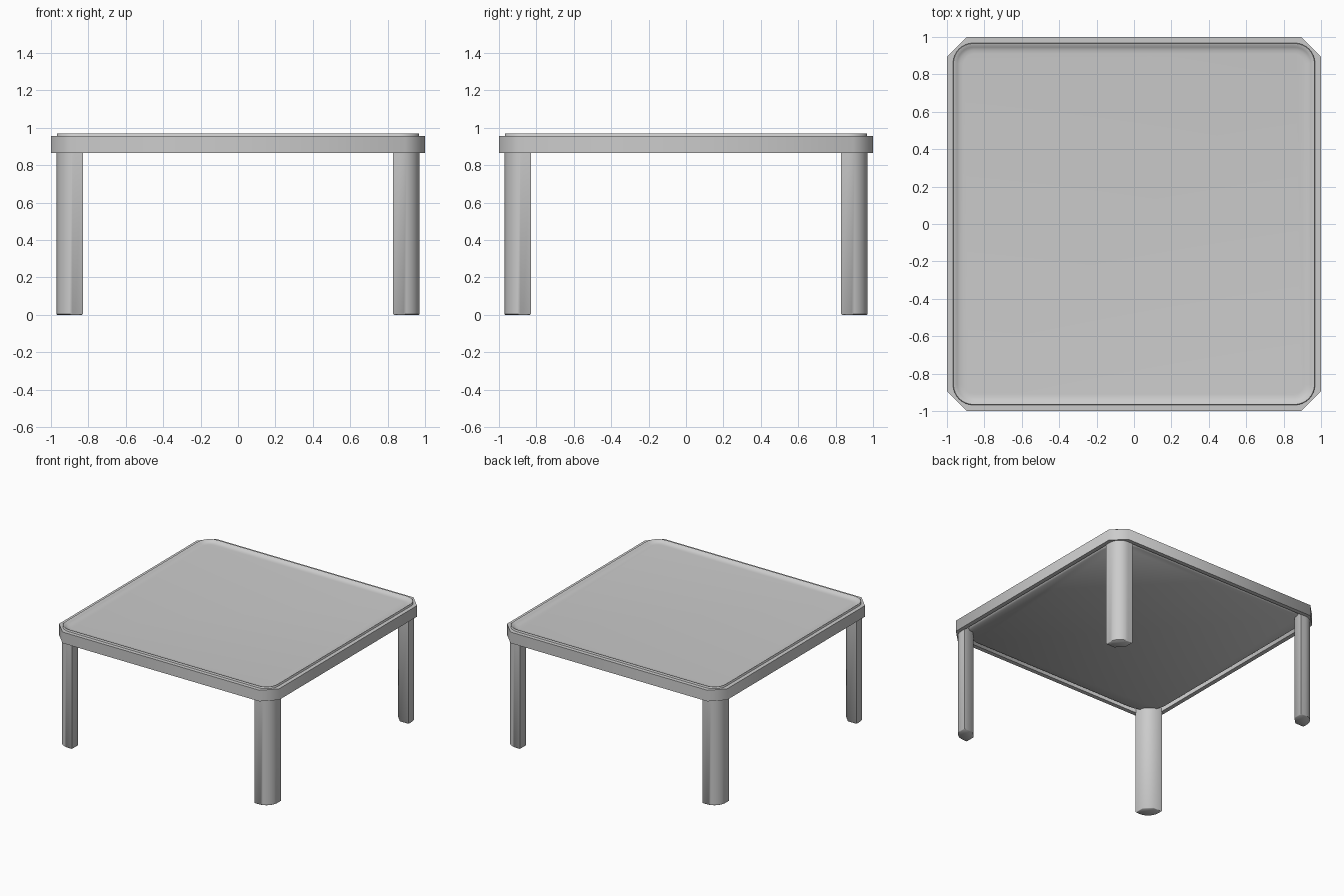
import bpy, bmesh, math

old = bpy.data.objects.get("Cube")
if old:
    bpy.data.objects.remove(old, do_unlink=True)

grey = bpy.data.materials.new("plain_grey")
grey.use_nodes = True
GREY = (0.6, 0.6, 0.6, 1)
grey.diffuse_color = GREY
grey.node_tree.nodes["Principled BSDF"].inputs["Base Color"].default_value = GREY


def arc(cx, cy, r, start, steps):
    """Quarter arc, counter-clockwise from the start angle."""
    return [(cx + r * math.cos(start + math.pi / 2 * i / steps),
             cy + r * math.sin(start + math.pi / 2 * i / steps))
            for i in range(steps + 1)]


def rounded_square(half, r, steps):
    """One step per corner gives a chamfer, more give a rounding."""
    c = half - r
    pts = []
    for k, (sx, sy) in enumerate([(1, 1), (-1, 1), (-1, -1), (1, -1)]):
        pts += arc(sx * c, sy * c, r, k * math.pi / 2, steps)
    return pts


def loft(name, rings, closed=False):
    """Skin a stack of (outline, height) rings; cap the ends or close the loop."""
    bm = bmesh.new()
    loops = [[bm.verts.new((x, y, z)) for x, y in pts] for pts, z in rings]
    pairs = list(zip(loops, loops[1:]))
    if closed:
        pairs.append((loops[-1], loops[0]))
    else:
        bm.faces.new(loops[0][::-1])
        bm.faces.new(loops[-1])
    for a, b in pairs:
        for i in range(len(a)):
            j = (i + 1) % len(a)
            bm.faces.new((a[i], a[j], b[j], b[i]))
    bmesh.ops.recalc_face_normals(bm, faces=bm.faces)
    mesh = bpy.data.meshes.new(name)
    bm.to_mesh(mesh)
    bm.free()
    mesh.materials.append(grey)
    obj = bpy.data.objects.new(name, mesh)
    bpy.context.collection.objects.link(obj)
    bpy.ops.object.select_all(action="DESELECT")
    obj.select_set(True)
    bpy.context.view_layer.objects.active = obj
    bpy.ops.object.shade_smooth_by_angle(angle=math.radians(50))
    return obj


# Frame: hollow band with chamfered corners
outer = rounded_square(1.0, 0.105, 1)
inner = rounded_square(0.965, 0.10, 1)
loft("frame", [(outer, 0.866), (outer, 0.957), (inner, 0.957), (inner, 0.866)], closed=True)

# Top: thick panel filling the frame, bevelled below, raised lip and dished surface above
# (half width, corner radius, height)
panel_profile = [(0.935, 0.19, 0.872), (0.95, 0.2, 0.885), (0.95, 0.2, 0.93),
                 (0.968, 0.11, 0.93), (0.968, 0.11, 0.968), (0.965, 0.107, 0.971),
                 (0.958, 0.1, 0.97), (0.945, 0.087, 0.96), (0.93, 0.072, 0.954),
                 (0.91, 0.055, 0.952)]
loft("table_top", [(rounded_square(h, r, 8), z) for h, r, z in panel_profile])


# Legs: rounded on the outer corner, chamfered on the inner one
def leg_outline(shrink):
    lo, hi, cut, r = 0.83 + shrink, 0.97 - shrink, 0.06, 0.1
    return arc(hi - r, hi - r, r, 0, 10) + [
        (lo, hi), (lo, lo + cut), (lo + cut, lo), (hi, lo)]


for k, place in enumerate(["back_left", "back_right", "front_right", "front_left"]):
    leg = loft(place + "_leg", [(leg_outline(0.004), 0.0), (leg_outline(0), 0.004),
                                (leg_outline(0), 0.9)])
    leg.rotation_euler.z = k * math.pi / 2
